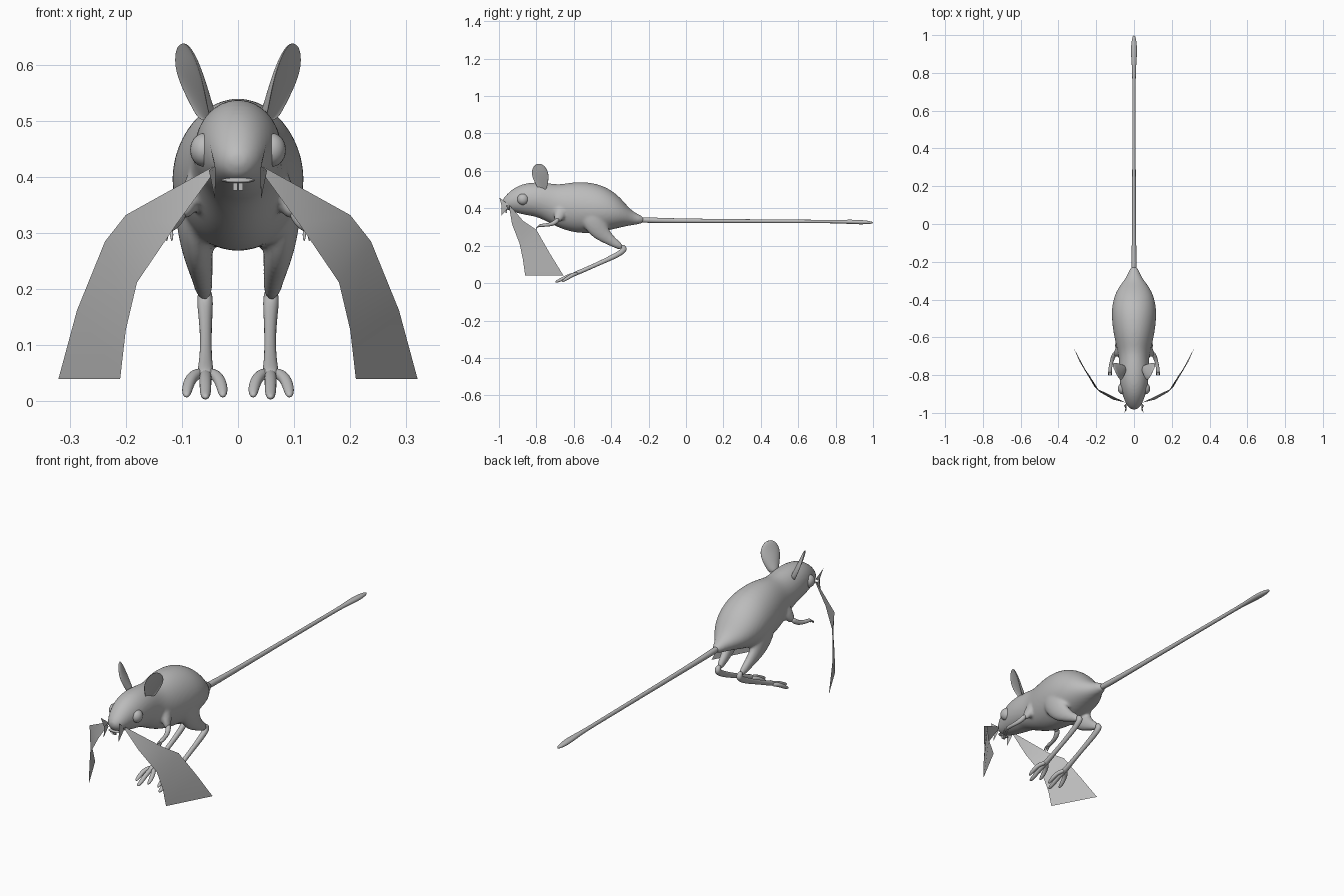
import bpy, bmesh, math
from mathutils import Vector

if "Cube" in bpy.data.objects:
    bpy.data.objects.remove(bpy.data.objects["Cube"])

grey = bpy.data.materials.new("soft_grey")
grey.use_nodes = True
grey.diffuse_color = (0.5, 0.5, 0.5, 1)
grey.node_tree.nodes["Principled BSDF"].inputs["Base Color"].default_value = (0.5, 0.5, 0.5, 1)


def mirrored(points):
    return [(-p[0],) + tuple(p[1:]) for p in points]


def tube(bm, stations, side=(1, 0, 0), cup=None, n=12):
    """Loft oval rings (x, y, z, radius_a, radius_b); cup hollows one face."""
    centres = [Vector(s[:3]) for s in stations]
    rings = []
    for i, s in enumerate(stations):
        t = (centres[min(i + 1, len(centres) - 1)] - centres[max(i - 1, 0)]).normalized()
        a = Vector(side)
        a = (a - t * a.dot(t)).normalized()
        b = t.cross(a)
        ring = []
        for k in range(n):
            w = 2 * math.pi * k / n
            c = math.cos(w)
            if cup is not None and c > 0:
                c *= -cup
            ring.append(bm.verts.new(centres[i] + 1.04 * (a * c * s[3] + b * math.sin(w) * s[4])))
        rings.append(ring)
    for r, q in zip(rings, rings[1:]):
        for k in range(n):
            m = (k + 1) % n
            bm.faces.new((r[k], r[m], q[m], q[k]))
    bm.faces.new(rings[0][::-1])
    bm.faces.new(rings[-1])


def finish(name, bm, levels=2, voxel=0):
    bmesh.ops.recalc_face_normals(bm, faces=bm.faces)
    mesh = bpy.data.meshes.new(name)
    bm.to_mesh(mesh)
    bm.free()
    mesh.materials.append(grey)
    mesh.polygons.foreach_set("use_smooth", [True] * len(mesh.polygons))
    ob = bpy.data.objects.new(name, mesh)
    bpy.context.collection.objects.link(ob)
    if levels:
        ob.modifiers.new("round", "SUBSURF").levels = levels
        ob.modifiers["round"].render_levels = levels
    if voxel:
        fuse = ob.modifiers.new("fuse", "REMESH")
        fuse.mode = "VOXEL"
        fuse.voxel_size = voxel
        fuse.use_smooth_shade = True
        soft = ob.modifiers.new("soften", "SMOOTH")
        soft.iterations = 8
    return ob


def pair(name, stations, side=(1, 0, 0), cup=None, n=8):
    for label, flip in (("left", False), ("right", True)):
        bm = bmesh.new()
        if flip:
            tube(bm, mirrored(stations), (-side[0], side[1], side[2]), cup, n)
        else:
            tube(bm, stations, side, cup, n)
        finish(label + "_" + name, bm)


# head and body with haunches fused in: y, z, half width, half height
torso = [
    (-.982, .418, .016, .017), (-.96, .425, .04, .038), (-.91, .44, .058, .068),
    (-.85, .45, .074, .087), (-.78, .447, .078, .092), (-.71, .425, .077, .102),
    (-.65, .412, .091, .122), (-.57, .405, .109, .137), (-.47, .398, .119, .13),
    (-.39, .375, .107, .098), (-.33, .355, .077, .057), (-.28, .343, .036, .032),
    (-.22, .336, .018, .018)]
haunch = [(.078, -.5, .4, .03, .06), (.08, -.5, .34, .035, .07), (.073, -.46, .27, .028, .05),
          (.064, -.4, .225, .019, .026), (.059, -.335, .185, .015, .019)]
shoulder = [(.06, -.66, .41, .03, .04), (.085, -.675, .36, .02, .03), (.1, -.695, .325, .012, .015)]
bm = bmesh.new()
tube(bm, [(0,) + s for s in torso], n=16)
for part in (haunch, shoulder):
    tube(bm, part)
    tube(bm, mirrored(part))
finish("body", bm, voxel=0.007)

# long tail with a tufted end
bm = bmesh.new()
tube(bm, [(0, -.27, .34, .018, .018), (0, -.15, .334, .012, .014), (0, .2, .332, .01, .011),
          (0, .6, .33, .009, .01), (0, .8, .329, .009, .009), (0, .87, .328, .015, .012),
          (0, .93, .326, .018, .013), (0, .98, .324, .012, .009), (0, 1, .323, .004, .004)], n=8)
finish("tail", bm)

# hind legs
pair("shank", [(.059, -.345, .205, .01, .012), (.059, -.322, .183, .016, .02),
               (.058, -.36, .153, .013, .016), (.057, -.47, .103, .01, .011),
               (.058, -.56, .063, .013, .012), (.058, -.61, .043, .018, .012)])
pair("inner_toe", [(.055, -.575, .052, .01, .01), (.035, -.605, .046, .011, .011),
                   (.027, -.64, .022, .011, .01), (.027, -.665, .008, .006, .005)])
pair("middle_toe", [(.058, -.58, .052, .012, .011), (.058, -.63, .038, .011, .011),
                    (.058, -.675, .014, .011, .01), (.058, -.7, .006, .006, .005)])
pair("outer_toe", [(.061, -.575, .052, .01, .01), (.083, -.605, .046, .011, .011),
                   (.091, -.64, .022, .011, .01), (.092, -.665, .008, .006, .005)])

# forelegs and fingers
pair("forearm", [(.098, -.68, .345, .014, .014), (.112, -.705, .318, .012, .013),
                 (.123, -.745, .31, .009, .009), (.127, -.775, .309, .011, .009),
                 (.127, -.79, .304, .008, .006)])
for name, dx in (("inner_finger", -.009), ("middle_finger", 0), ("outer_finger", .009)):
    pair(name, [(.127 + dx * .6, -.775, .307, .004, .004),
                (.127 + dx, -.797, .301, .004, .004),
                (.127 + dx, -.803, .285, .002, .002)], n=6)

# cupped ears
pair("ear", [(.06, -.768, .495, .026, .022), (.071, -.772, .525, .024, .034),
             (.083, -.778, .56, .022, .048), (.093, -.783, .595, .017, .05),
             (.099, -.783, .625, .011, .034), (.101, -.782, .638, .004, .012)],
     side=(.9, -.42, 0), cup=.35, n=12)

# eyes, nostrils and front teeth
for label, s in (("left", 1), ("right", -1)):
    bpy.ops.mesh.primitive_uv_sphere_add(segments=20, ring_count=12, radius=.03,
                                         location=(s * .06, -.872, .448))
    eye = bpy.context.object
    eye.name = label + "_eye"
    eye.scale = (.85, 1, 1)
    eye.data.materials.append(grey)
    bpy.ops.object.shade_smooth()
    bpy.ops.mesh.primitive_cube_add(size=1, location=(s * .005, -.962, .386))
    tooth = bpy.context.object
    tooth.name = label + "_tooth"
    tooth.scale = (.008, .008, .02)
    tooth.data.materials.append(grey)
bm = bmesh.new()
tube(bm, [(0, -.955, .395, .034, .006), (0, -.968, .393, .03, .005), (0, -.976, .393, .02, .003)], n=10)
finish("lower_lip", bm)

# whisker sheets: upper and lower edges joined as a strip
upper = [(.045, -.945, .418), (.2, -.87, .332), (.237, -.8, .285), (.287, -.73, .162), (.32, -.655, .04)]
lower = [(.045, -.945, .405), (.11, -.93, .315), (.18, -.89, .212), (.2, -.872, .127), (.21, -.86, .04)]
# small crescent sheets beside the nose
crest_root = [(.04, -.95, .42), (.052, -.962, .412), (.04, -.95, .402)]
crest_edge = [(.05, -.998, .458), (.04, -.985, .41), (.041, -.988, .36)]
for name, one, two in (("whiskers", upper, lower), ("nose_whiskers", crest_root, crest_edge)):
    for label, flip in (("left", False), ("right", True)):
        bm = bmesh.new()
        rows = [[bm.verts.new(p) for p in (mirrored(e) if flip else e)] for e in (one, two)]
        for i in range(len(one) - 1):
            bm.faces.new((rows[0][i], rows[0][i + 1], rows[1][i + 1], rows[1][i]))
        finish(label + "_" + name, bm, levels=0)
